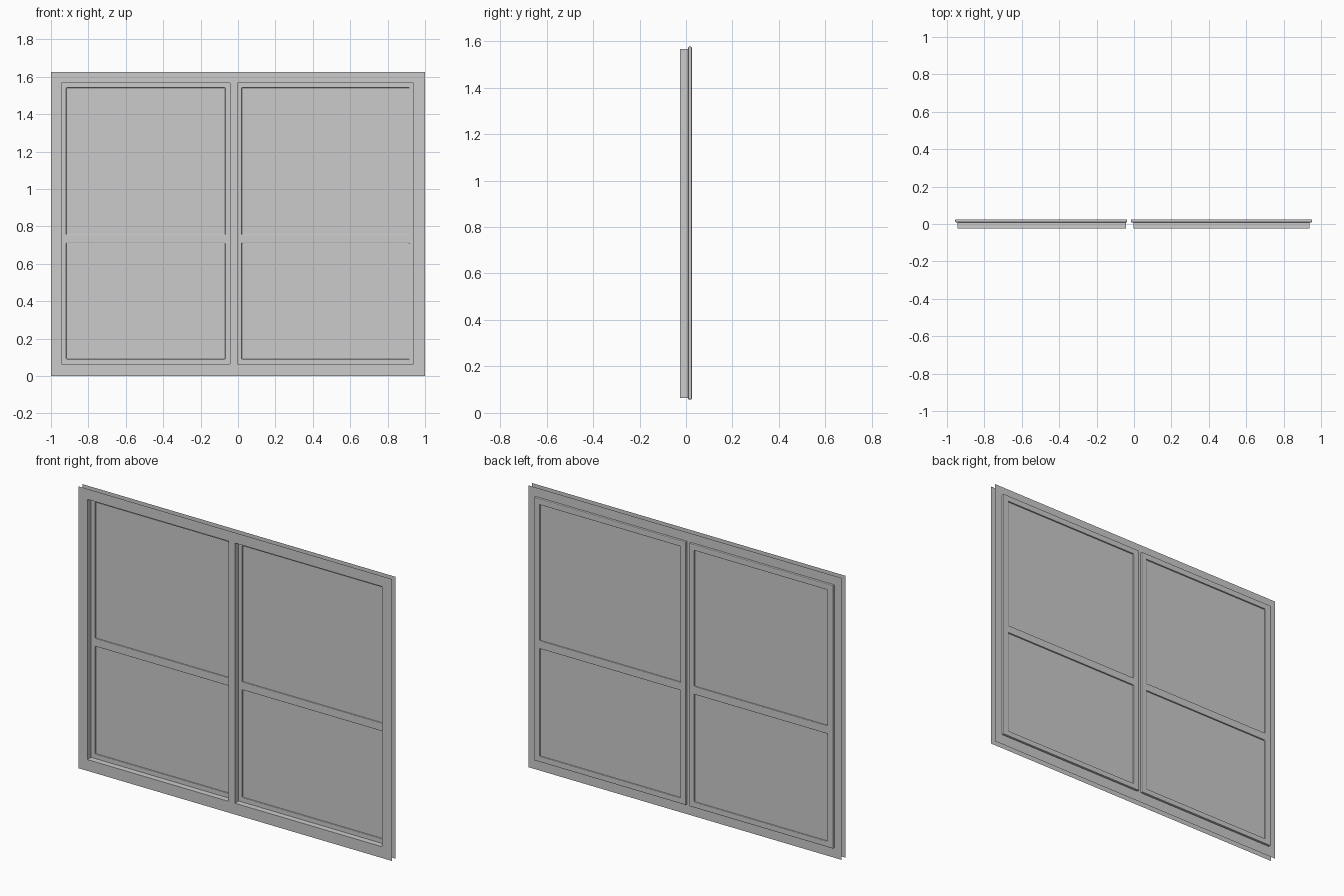
import bpy, bmesh

if "Cube" in bpy.data.objects:
    bpy.data.objects.remove(bpy.data.objects["Cube"])


def panel(name, xs, zs, holes, y0, y1, open_rim=False, bevel=0.0):
    """Sheet on an x/z grid with missing cells, extruded from y0 to y1."""
    bm = bmesh.new()
    v = [[bm.verts.new((x, y0, z)) for z in zs] for x in xs]
    for i in range(len(xs) - 1):
        for j in range(len(zs) - 1):
            if (i, j) not in holes:
                bm.faces.new((v[i][j], v[i + 1][j], v[i + 1][j + 1], v[i][j + 1]))
    bmesh.ops.delete(bm, geom=[q for q in bm.verts if not q.link_faces], context='VERTS')
    if y1 != y0:
        front = bm.faces[:]
        back = bmesh.ops.extrude_face_region(bm, geom=front, use_keep_orig=True)["geom"]
        for q in back:
            if isinstance(q, bmesh.types.BMVert):
                q.co.y = y1
        bmesh.ops.recalc_face_normals(bm, faces=bm.faces[:])
    if open_rim:
        # the casing is two thin skins joined only around the openings
        def on_rim(f):
            return any(all(abs(q.co[a] - lim) < 1e-5 for q in f.verts)
                       for a, lims in ((0, (xs[0], xs[-1])), (2, (zs[0], zs[-1])))
                       for lim in lims)
        bmesh.ops.delete(bm, geom=[f for f in bm.faces if on_rim(f)], context='FACES_ONLY')
    me = bpy.data.meshes.new(name)
    bm.to_mesh(me)
    bm.free()
    ob = bpy.data.objects.new(name, me)
    bpy.context.collection.objects.link(ob)
    if bevel:
        m = ob.modifiers.new("rounded_edges", 'BEVEL')
        m.width = bevel
        m.segments = 2
        m.limit_method = 'ANGLE'
    return ob


FRONT, MID, BACK = -0.025, 0.009, 0.025

# outer casing with two openings
panel("window_casing", [-1, -0.944, -0.044, -0.002, 0.938, 1],
      [0, 0.065, 1.566, 1.626], {(1, 1), (3, 1)}, FRONT, MID, open_rim=True)

# sashes behind the openings, each with a crossbar and two panes
rows = [0.058, 0.09, 0.711, 0.757, 1.541, 1.576]
for side, cols in (("left", [-0.956, -0.918, -0.069, -0.037]),
                   ("right", [-0.016, 0.021, 0.917, 0.953])):
    panel(side + "_sash", cols, rows, {(1, 1), (1, 3)}, MID, BACK, bevel=0.004)
    for label, k in (("lower", 1), ("upper", 3)):
        panel(f"{side}_{label}_pane", cols[1:3], rows[k:k + 2], set(), 0.017, 0.017)
